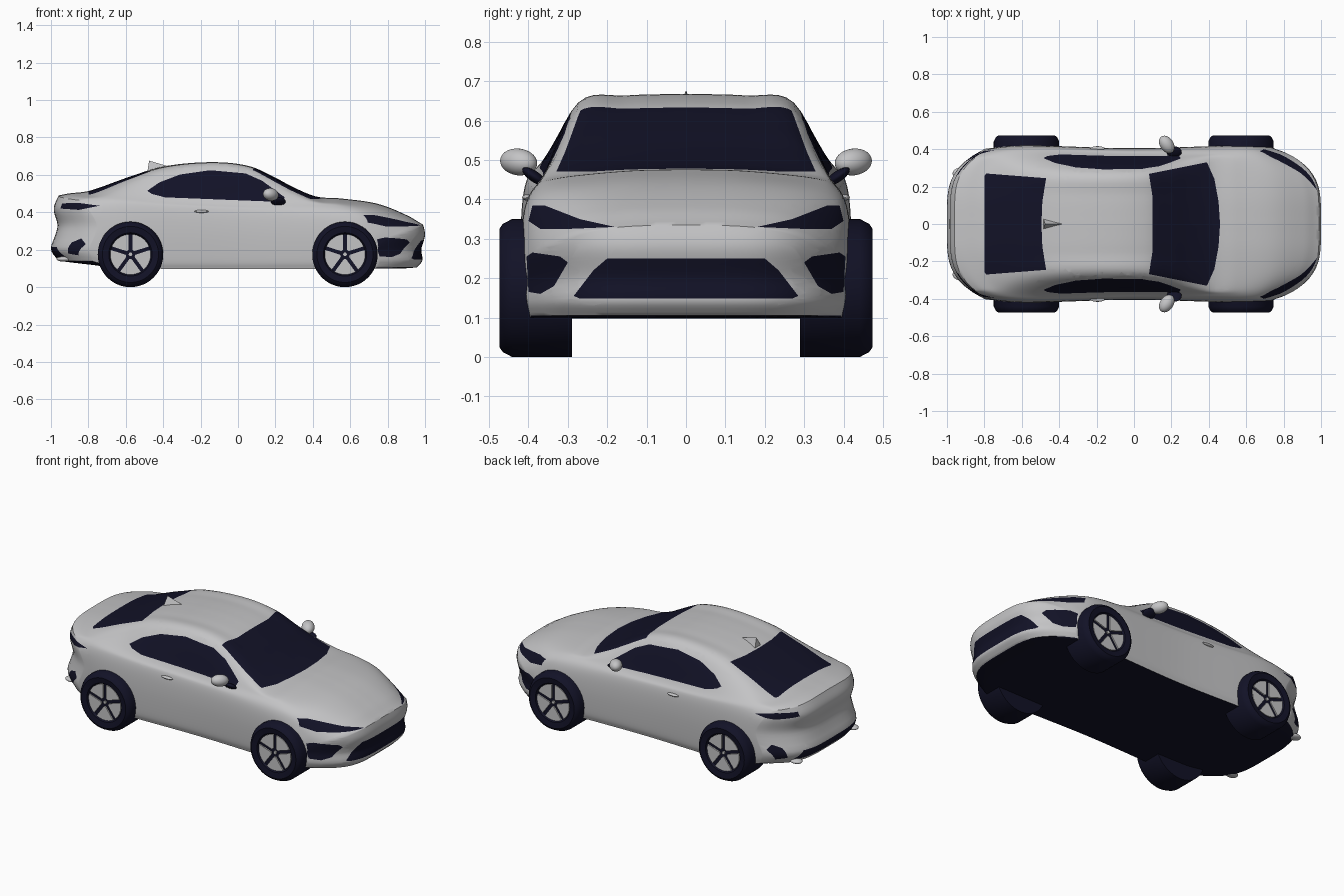
import bpy, bmesh
from math import sin, cos, pi, radians, asin
from mathutils import Matrix, Vector

cube = bpy.data.objects.get("Cube")
if cube:
    bpy.data.objects.remove(cube)


def material(name, rgb):
    mat = bpy.data.materials.new(name)
    mat.use_nodes = True
    colour = (*rgb, 1)
    mat.diffuse_color = colour
    node = next(n for n in mat.node_tree.nodes if n.type == 'BSDF_PRINCIPLED')
    node.inputs["Base Color"].default_value = colour
    return mat


PAINT = material("silver_grey", (.55, .55, .56))
DARK = material("dark_navy", (.006, .006, .02))


def finish(bm, name, *mats, angle=40):
    bmesh.ops.recalc_face_normals(bm, faces=bm.faces)
    mesh = bpy.data.meshes.new(name)
    bm.to_mesh(mesh)
    bm.free()
    obj = bpy.data.objects.new(name, mesh)
    bpy.context.collection.objects.link(obj)
    for mat in mats:
        mesh.materials.append(mat)
    bpy.ops.object.select_all(action='DESELECT')
    obj.select_set(True)
    bpy.context.view_layer.objects.active = obj
    bpy.ops.object.shade_smooth_by_angle(angle=radians(angle))
    return obj


def curve(pts, x):
    """Smooth curve through a few (x, value) points."""
    x = min(max(x, pts[0][0]), pts[-1][0])
    last = len(pts) - 1
    i = next(k for k in range(last) if x <= pts[k + 1][0])

    def slope(k):
        a, b = pts[max(k - 1, 0)], pts[min(k + 1, last)]
        return (b[1] - a[1]) / (b[0] - a[0])
    (x0, y0), (x1, y1) = pts[i], pts[i + 1]
    h = x1 - x0
    t = (x - x0) / h
    s = t * t * (3 - 2 * t)
    return y0 + (y1 - y0) * s + h * t * (1 - t) * ((1 - t) * slope(i) - t * slope(i + 1))


# Body curves along the length
TOP = [(-1, .49), (-.94, .5), (-.8, .516), (-.58, .59), (-.4, .645), (-.14, .668), (.06, .647),
       (.2, .585), (.3, .532), (.42, .484), (.55, .474), (.75, .445), (.92, .38), (1, .335)]
BELT = [(-1, .455), (-.7, .48), (-.3, .47), (.4, .44), (.7, .405), (.9, .33), (1, .27)]
EDGE = [(-1, .33), (-.8, .31), (-.5, .28), (0, .275), (.2, .29), (.42, .33), (.7, .3), (1, .28)]
WIDTH = [(-1, .4), (-.6, .415), (0, .4), (.6, .415), (1, .405)]
FLOOR = [(-1, .14), (-.8, .12), (-.6, .1), (.9, .1), (1, .105)]
NOSE = [(.1, .05), (.14, .015), (.2, .02), (.28, 0), (.35, .015)]
TAIL = [(.13, .05), (.2, 0), (.27, .02), (.33, .035), (.42, .015), (.5, .045)]
STATIONS, STEPS, ACROSS = 120, 6, 24


def warp(u, y, z):
    """Round the nose and tail in plan and profile."""
    t = max(abs(u) - .4, 0) / .6
    q = abs(y) / .41
    if u > 0:
        return Vector((u - .25 * q**4 * t**2 - curve(NOSE, z) * t**4, y, z))
    return Vector((u + .22 * q**4 * t**2 + curve(TAIL, z) * t**4, y, z))


def half_section(u):
    top, belt, w, low = (curve(c, u) for c in (TOP, BELT, WIDTH, FLOOR))
    pts = [(w - .012, low), (w, low + .05), (w + .005, low + .55 * (belt - low)),
           (w - .005, belt - .05), (w - .035, belt), (curve(EDGE, u), top - .022),
           (.15, top - .004), (0, top)]
    ys = [(i, p[0]) for i, p in enumerate(pts)]
    zs = [(i, p[1]) for i, p in enumerate(pts)]
    n = (len(pts) - 1) * STEPS
    return [(curve(ys, k / STEPS), curve(zs, k / STEPS)) for k in range(n + 1)]


def row_across(y, z):
    return [(y - 2 * y * k / ACROSS, z) for k in range(ACROSS + 1)]


def skin(bm, rows):
    grid = [[bm.verts.new(p) for p in row] for row in rows]
    for a, b in zip(grid, grid[1:]):
        for k in range(len(a) - 1):
            bm.faces.new((a[k], a[k + 1], b[k + 1], b[k]))


def build_shell():
    bm = bmesh.new()
    rows = []
    for i in range(STATIONS + 1):
        u = -1 + 2 * i / STATIONS
        half = half_section(u)
        ring = half + [(-y, z) for y, z in half[-2::-1]]
        ring += row_across(*half[0])[-2::-1]
        rows.append([warp(u, *p) for p in ring])
    skin(bm, rows)
    for u in (-1, 1):
        skin(bm, [[warp(u, *p) for p in row_across(y, z)] for y, z in half_section(u)])
    bmesh.ops.remove_doubles(bm, verts=bm.verts, dist=.0002)
    bmesh.ops.recalc_face_normals(bm, faces=bm.faces)
    return bm


def inside(poly, a, b):
    hit = False
    for (x0, y0), (x1, y1) in zip(poly, poly[1:] + poly[:1]):
        if (y0 > b) != (y1 > b) and a < x0 + (b - y0) * (x1 - x0) / (y1 - y0):
            hit = not hit
    return hit


def cut_panel(bm, poly, i, j, where):
    """Cut a polygon, projected on axes i and j, into the skin and darken it."""
    lo = [min(p[k] for p in poly) - .03 for k in (0, 1)]
    hi = [max(p[k] for p in poly) + .03 for k in (0, 1)]

    def region():
        found = []
        for f in bm.faces:
            c = f.calc_center_median()
            if lo[0] < c[i] < hi[0] and lo[1] < c[j] < hi[1] and where(c):
                found.append(f)
        return found
    for p, q in zip(poly, poly[1:] + poly[:1]):
        faces = region()
        geom = faces + list({e for f in faces for e in f.edges}) + list({v for f in faces for v in f.verts})
        co, no = Vector((0, 0, 0)), Vector((0, 0, 0))
        co[i], co[j] = p
        no[i], no[j] = q[1] - p[1], p[0] - q[0]
        bmesh.ops.bisect_plane(bm, geom=geom, dist=.00001, plane_co=co, plane_no=no.normalized())
    for f in region():
        c = f.calc_center_median()
        if inside(poly, c[i], c[j]):
            f.material_index = 1


def both(poly):
    return poly + [(x, -y) for x, y in reversed(poly) if y]


shell = build_shell()
# Windscreen and rear window
cut_panel(shell, both([(.46, 0), (.452, .12), (.43, .24), (.39, .33), (.08, .268), (.1, .14)]),
          0, 1, lambda c: c.z > .42)
cut_panel(shell, both([(-.8, .255), (-.79, .27), (-.47, .245), (-.49, .12), (-.495, 0)]),
          0, 1, lambda c: c.z > .42)
# Grille and rear diffuser
cut_panel(shell, [(-.2, .25), (.2, .25), (.235, .22), (.285, .155), (.27, .148), (-.27, .148),
                  (-.285, .155), (-.235, .22)], 1, 2, lambda c: c.x > .7)
cut_panel(shell, [(-.25, .215), (.25, .215), (.29, .16), (-.29, .16)], 1, 2, lambda c: c.x < -.7)
window = [(-.485, .515), (-.46, .498), (-.39, .48), (.24, .455), (.25, .48), (.13, .568),
          (.04, .608), (-.15, .625), (-.31, .602), (-.42, .56)]
tail_light = [(-.74, .435), (-.85, .45), (-.94, .448), (-.95, .42), (-.85, .413)]
headlight = [(.4, .345), (.39, .385), (.36, .385), (.27, .35), (.18, .33), (.3, .325), (.37, .325)]
front_vent = [(.405, .255), (.39, .265), (.32, .255), (.3, .24), (.335, .18), (.37, .16), (.4, .165)]
rear_vent = [(.32, .18), (.36, .17), (.39, .23), (.37, .26), (.34, .24)]
for s in (-1, 1):
    cut_panel(shell, window, 0, 2, lambda c: c.y * s > .2)
    cut_panel(shell, tail_light, 0, 2, lambda c: c.y * s > .2)
    for shape, front in ((headlight, 1), (front_vent, 1), (rear_vent, -1)):
        cut_panel(shell, [(s * y, z) for y, z in shape], 1, 2, lambda c: c.x * front > .66)
# Dark underside
for f in shell.faces:
    if f.normal.z < -.8 and f.calc_center_median().z < .15:
        f.material_index = 1
finish(shell, "body_shell", PAINT, DARK)


def prism(bm, outline, y0, y1, centre):
    verts = [[bm.verts.new((centre[0] + a, y, centre[1] + b)) for a, b in outline] for y in (y0, y1)]
    bm.faces.new(verts[0])
    bm.faces.new(verts[1][::-1])
    n = len(outline)
    for k in range(n):
        m = (k + 1) % n
        bm.faces.new((verts[0][k], verts[1][k], verts[1][m], verts[0][m]))


def rim_sector(turn, gap=.01, inner=.026, outer=.108):
    """Wheel panel between two straight slots."""
    a, b = asin(gap / outer), asin(gap / inner)
    span = 2 * pi / 5
    pts = [(outer, a + (span - 2 * a) * k / 8) for k in range(9)]
    pts += [(inner, span - b), (inner, b)]
    return [(r * cos(t + turn), r * sin(t + turn)) for r, t in pts]


TYRE = [(0, .455), (.108, .455), (.116, .468), (.15, .474), (.163, .465), (.175, .442),
        (.175, .29), (0, .29)]
for end, x in (("front", .572), ("rear", -.575)):
    for side, s in (("left", 1), ("right", -1)):
        # Tyre turned around its axle
        bm = bmesh.new()
        verts = [bm.verts.new((x, s * y, .175 + r)) for r, y in TYRE]
        edges = [bm.edges.new(p) for p in zip(verts, verts[1:])]
        bmesh.ops.spin(bm, geom=verts + edges, cent=(x, 0, .175), axis=(0, 1, 0),
                       angle=2 * pi, steps=48)
        bmesh.ops.remove_doubles(bm, verts=bm.verts, dist=.0001)
        finish(bm, f"{end}_{side}_tyre", DARK, angle=30)
        # Five rim panels and hub cap
        bm = bmesh.new()
        for k in range(5):
            prism(bm, rim_sector(pi / 2 + k * 2 * pi / 5), s * .45, s * .463, (x, .175))
        hub = [(.01 * cos(k * pi / 6), .01 * sin(k * pi / 6)) for k in range(12)]
        prism(bm, hub, s * .45, s * .463, (x, .175))
        finish(bm, f"{end}_{side}_rim", PAINT, angle=30)


def ellipsoid(name, mat, place, size, turn=0, tilt=0):
    bm = bmesh.new()
    matrix = (Matrix.Translation(place) @ Matrix.Rotation(turn, 4, 'Z')
              @ Matrix.Rotation(tilt, 4, 'X') @ Matrix.Diagonal((*size, 1)))
    bmesh.ops.create_uvsphere(bm, u_segments=24, v_segments=14, radius=1, matrix=matrix)
    finish(bm, name, mat)


for side, s in (("left", 1), ("right", -1)):
    ellipsoid(f"{side}_mirror", PAINT, (.175, s * .425, .495), (.036, .052, .034), s * .6, s * .12)
    ellipsoid(f"{side}_mirror_stalk", DARK, (.215, s * .385, .458), (.04, .036, .014), 0, s * .6)
    ellipsoid(f"{side}_door_handle", PAINT, (-.195, s * .404, .405), (.038, .012, .008))
    ellipsoid(f"{side}_exhaust_tip", PAINT, (-.93, s * .27, .15), (.04, .03, .014))

# Roof fin
bm = bmesh.new()
tip = bm.verts.new((-.37, 0, .645))
peak = bm.verts.new((-.475, 0, .676))
left, right = (bm.verts.new((-.485, y, .615)) for y in (.03, -.03))
for face in ((tip, left, peak), (tip, peak, right), (left, right, peak), (tip, right, left)):
    bm.faces.new(face)
finish(bm, "roof_fin", PAINT)
